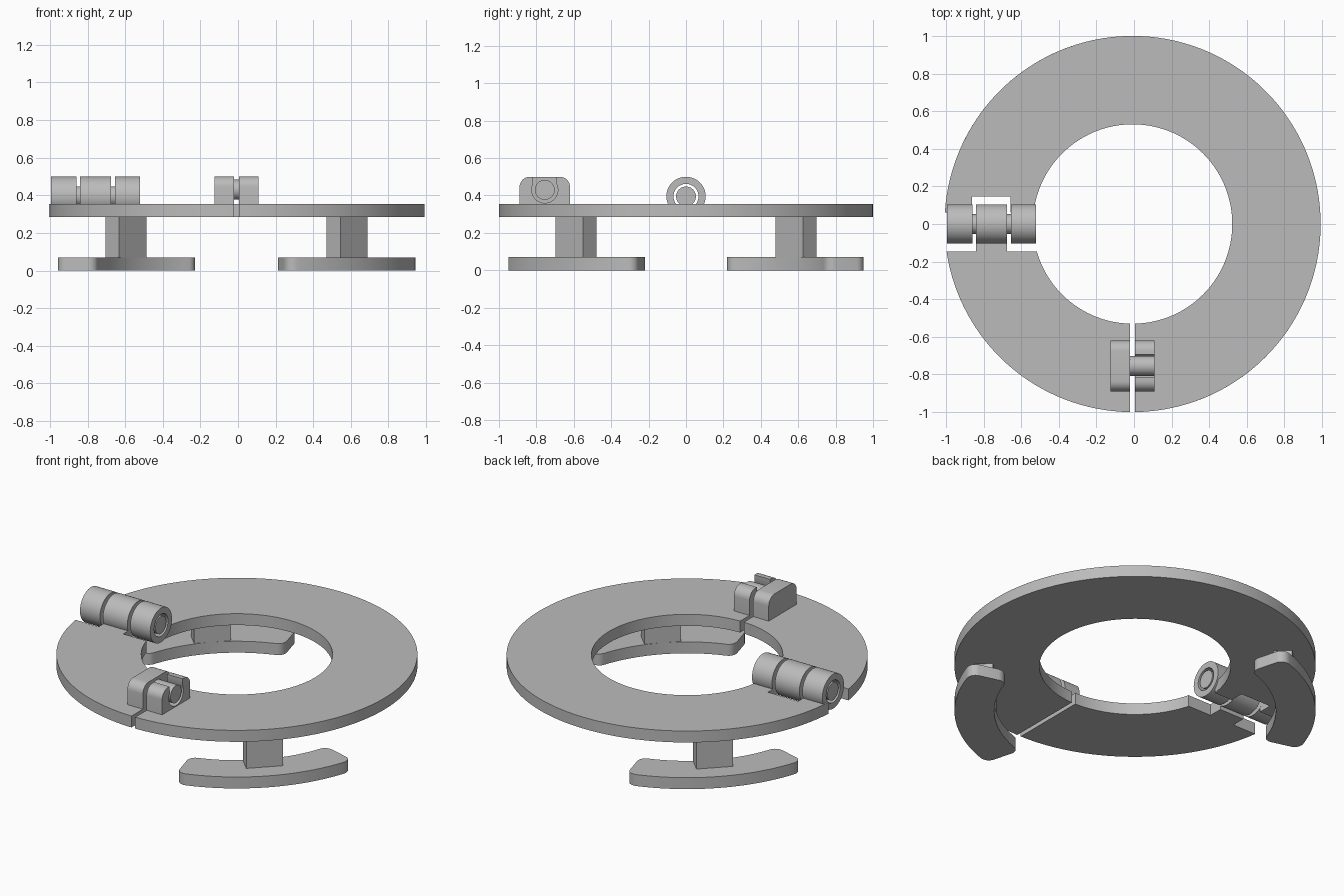
import bpy, bmesh
from math import sin, cos, asin, pi, radians, sqrt

if "Cube" in bpy.data.objects:
    bpy.data.objects.remove(bpy.data.objects["Cube"])

grey = bpy.data.materials.new("plain_grey")
grey.use_nodes = True
grey.diffuse_color = (0.5, 0.5, 0.5, 1)
grey.node_tree.nodes["Principled BSDF"].inputs["Base Color"].default_value = (0.5, 0.5, 0.5, 1)

CX = -0.0075                       # axis of the ring
OUTER, INNER = 1.0, 0.53
RING_Z = (0.285, 0.355)
FOOT_TOP = 0.07


def finish(name, bm):
    bmesh.ops.recalc_face_normals(bm, faces=bm.faces)
    mesh = bpy.data.meshes.new(name)
    bm.to_mesh(mesh)
    bm.free()
    mesh.materials.append(grey)
    obj = bpy.data.objects.new(name, mesh)
    bpy.context.collection.objects.link(obj)
    bpy.ops.object.select_all(action="DESELECT")
    obj.select_set(True)
    bpy.context.view_layer.objects.active = obj
    bpy.ops.object.shade_smooth_by_angle(angle=radians(30))
    return obj


def prism(name, outline, start, end, axis="z"):
    """Extrude a closed outline: (x, y) along z, or (y, z) along x."""
    bm = bmesh.new()
    place = (lambda a, b, t: (a, b, t)) if axis == "z" else (lambda a, b, t: (t, a, b))
    low = [bm.verts.new(place(a, b, start)) for a, b in outline]
    high = [bm.verts.new(place(a, b, end)) for a, b in outline]
    bm.faces.new(low)
    bm.faces.new(high)
    for i in range(len(low)):
        j = (i + 1) % len(low)
        bm.faces.new((low[i], low[j], high[j], high[i]))
    return finish(name, bm)


def arc(r, a, b, n, centre=(0, 0)):
    return [(centre[0] + r * cos(a + (b - a) * i / n),
             centre[1] + r * sin(a + (b - a) * i / n)) for i in range(n + 1)]


def shifted(points):
    return [(x + CX, y) for x, y in points]


def tube(name, x0, x1, z, r_out, r_in):
    bm = bmesh.new()
    loop = [bm.verts.new((x, 0, z + r)) for x, r in
            ((x0, r_in), (x0, r_out), (x1, r_out), (x1, r_in))]
    edges = [bm.edges.new((loop[i], loop[(i + 1) % 4])) for i in range(4)]
    bmesh.ops.spin(bm, geom=loop + edges, cent=(0, 0, z), axis=(1, 0, 0),
                   angle=2 * pi, steps=48)
    bmesh.ops.remove_doubles(bm, verts=bm.verts, dist=0.0005)
    return finish(name, bm)


# Ring in two parts, parted by the front slit and the hinge notch
SLIT, TONGUE, GAP = 0.0125, 0.06, 0.145


def at_y(r, y):
    return asin(y / r)


small = arc(OUTER, pi + at_y(OUTER, GAP), 1.5 * pi - at_y(OUTER, SLIT), 32)
small += arc(INNER, 1.5 * pi - at_y(INNER, SLIT), pi + at_y(INNER, GAP), 32)
small += [(-0.667, -GAP), (-0.667, -TONGUE), (-0.833, -TONGUE), (-0.833, -GAP)]
prism("ring_short_part", shifted(small), *RING_Z)

large = arc(OUTER, -pi / 2 + at_y(OUTER, SLIT), pi - at_y(OUTER, TONGUE), 96)
large += [(-0.853, TONGUE), (-0.853, GAP), (-0.648, GAP), (-0.648, TONGUE)]
large += arc(INNER, pi - at_y(INNER, TONGUE), -pi / 2 + at_y(INNER, SLIT), 96)
prism("ring_long_part", shifted(large), *RING_Z)

# Hinge barrel: three knuckles around a pin
HINGE_Z = 0.395
for name, x0, x1 in (("outer", -0.995, -0.86), ("middle", -0.84, -0.675), ("inner", -0.655, -0.52)):
    tube("hinge_knuckle_" + name, x0, x1, HINGE_Z, 0.105, 0.067)
prism("hinge_pin", arc(0.053, 0, 2 * pi, 40, (0, HINGE_Z))[:-1], -0.993, -0.522, "x")

# Clamp jaws either side of the slit, one of them slotted for the bolt
Y0, Y1, TOP, ROUND = -0.89, -0.62, 0.5, 0.055
BOLT = (-0.755, 0.43)
base = [(Y0, RING_Z[1]), (Y1, RING_Z[1])]
right_round = arc(ROUND, 0, pi / 2, 8, (Y1 - ROUND, TOP - ROUND))
left_round = arc(ROUND, pi / 2, pi, 8, (Y0 + ROUND, TOP - ROUND))
prism("clamp_solid_jaw", base + right_round + left_round, -0.125, -0.02, "x")

neck = 0.062
slot_r = 0.07
open_angle = asin(sqrt(slot_r ** 2 - neck ** 2) / slot_r)
slot = [(BOLT[0] + neck, TOP)]
slot += arc(slot_r, open_angle, -pi - open_angle, 28, BOLT)
slot += [(BOLT[0] - neck, TOP)]
prism("clamp_slotted_jaw", base + right_round + slot + left_round, 0.005, 0.11, "x")
prism("clamp_bolt", arc(0.053, 0, 2 * pi, 40, BOLT)[:-1], -0.03, 0.109, "x")

# Curved feet on square posts, on opposite sides
MID, HALF_W, HALF_L, CORNER = 0.89, 0.11, 0.458, 0.05


def foot_outline(middle):
    l, w = HALF_L - CORNER, HALF_W - CORNER
    flat = arc(CORNER, 0, pi / 2, 8, (l, w))
    flat += [(l - 2 * l * i / 24, HALF_W) for i in range(1, 24)]
    flat += arc(CORNER, pi / 2, pi, 8, (-l, w))
    flat += arc(CORNER, pi, 1.5 * pi, 8, (-l, -w))
    flat += [(-l + 2 * l * i / 24, -HALF_W) for i in range(1, 24)]
    flat += arc(CORNER, 1.5 * pi, 2 * pi, 8, (l, -w))
    return [((MID + w) * cos(middle + s / MID), (MID + w) * sin(middle + s / MID))
            for s, w in flat]


for side, angle in (("front", -pi / 4), ("back", 0.75 * pi)):
    prism(side + "_foot", shifted(foot_outline(angle)), 0, FOOT_TOP)
    c, s = cos(angle), sin(angle)
    corners = [(0.78, -0.103), (0.883, -0.103), (0.883, 0.103), (0.78, 0.103)]
    prism(side + "_post", shifted([(r * c - t * s, r * s + t * c) for r, t in corners]),
          FOOT_TOP, RING_Z[0])
